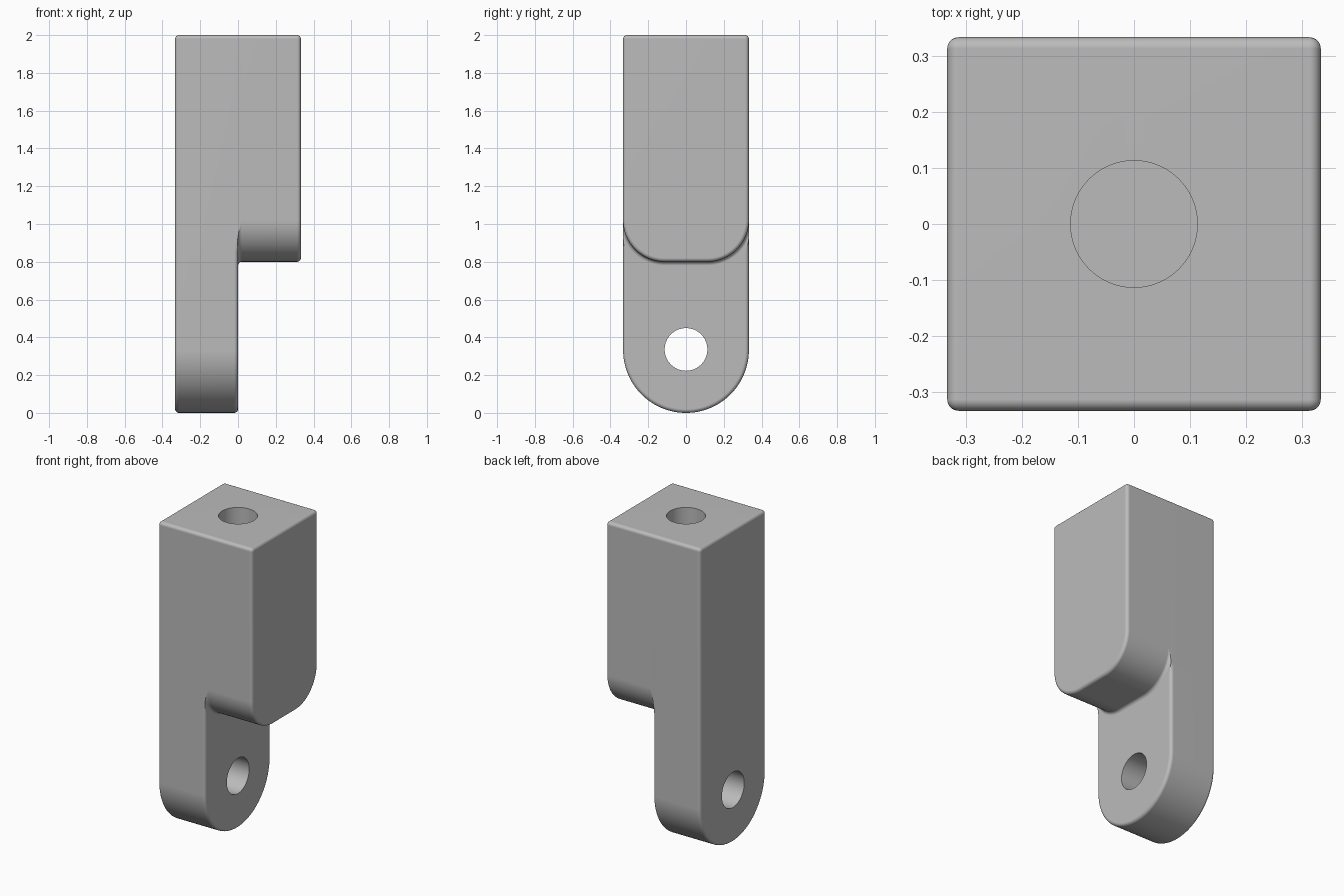
import bpy, bmesh
from math import sin, cos, pi, acos, sqrt
from mathutils import Matrix

cube = bpy.data.objects.get("Cube")
if cube:
    bpy.data.objects.remove(cube, do_unlink=True)

W, H, E = 0.333, 2.0, 0.02       # half width, height, edge radius
R, BLOCK_Z = 0.22, 0.80          # lower corner radius and underside of block
CY, CZ = W - R, BLOCK_Z + R      # corner centre of block
HOLE = 0.113
STEPS = 5
A_Z = CZ - sqrt((R + E) ** 2 - R ** 2)   # where the inner fillet meets the side
N = 64                           # points around the tongue end


def mirrored(half):
    return half + [(-y, z) for y, z in reversed(half)]


def upper(d):
    """Rounded top corners, from -y side to +y side."""
    r, c = max(E - d, 0), W - E
    arc = [(c + r * cos(t), H - E + r * sin(t)) for t in (i * pi / 2 / STEPS for i in range(STEPS + 1))]
    return list(reversed([(y, z) for y, z in mirrored(arc)]))


def tongue_lower(d, shoulder):
    """Half-round end; the shoulder inset may differ from the end inset."""
    half = [(W - shoulder, A_Z), (W - d, 0.85)]
    for i in range(N // 2):
        t = pi * i / (N - 1)
        half.append(((W - d) * cos(t), W - (W - d) * sin(t)))
    return mirrored(half)


def block_lower(d):
    """Two rounded lower corners; negative inset flares into the tongue."""
    r = R - d
    start = acos(R / r) if d < 0 else 0
    count = N // 2 + 2
    half = []
    for i in range(count):
        t = start + (pi / 2 - start) * i / (count - 1)
        half.append((CY + r * cos(t), CZ - r * sin(t)))
    return mirrored(half)


# Cross-sections along x: tongue from its outer face to the step, then block
turns = [i * pi / 2 / STEPS for i in range(STEPS + 1)]
tongue, block = [], []
for t in turns:
    d = E * (1 - sin(t))
    tongue.append((-W + E * (1 - cos(t)), tongue_lower(d, d) + upper(d)))
for t in turns:
    tongue.append((-E + E * sin(t), tongue_lower(E * (1 - cos(t)), 0) + upper(0)))
for t in turns:
    block.append((E * (1 - cos(t)), block_lower(-E * (1 - sin(t))) + upper(0)))
for t in turns:
    d = E * (1 - cos(t))
    block.append((W - E + E * sin(t), block_lower(d) + upper(d)))

bm = bmesh.new()


def loft(sections):
    rings = [[bm.verts.new((x, y, z)) for y, z in pts] for x, pts in sections]
    for a, b in zip(rings, rings[1:]):
        for i in range(len(a)):
            j = (i + 1) % len(a)
            bm.faces.new((a[i], a[j], b[j], b[i]))
    return rings


tr, br = loft(tongue), loft(block)
bm.faces.new(tr[0])
bm.faces.new(br[-1])
# Inner flat face of the tongue below the block
M = N + 4
bm.faces.new(tr[-1][:M] + br[0][1:M - 1][::-1])
bmesh.ops.remove_doubles(bm, verts=bm.verts, dist=0.00005)
bmesh.ops.dissolve_degenerate(bm, edges=bm.edges, dist=0.00005)
bmesh.ops.recalc_face_normals(bm, faces=bm.faces)
mesh = bpy.data.meshes.new("joint_body")
bm.to_mesh(mesh)
bm.free()
body = bpy.data.objects.new("joint_body", mesh)
bpy.context.collection.objects.link(body)

grey = bpy.data.materials.new("plain_grey")
grey.use_nodes = True
colour = (0.5, 0.5, 0.5, 1)
grey.diffuse_color = colour
grey.node_tree.nodes["Principled BSDF"].inputs["Base Color"].default_value = colour
mesh.materials.append(grey)


# Holes: cross hole through the tongue and blind hole in the top
def drill(name, location, rotation, depth):
    bpy.ops.mesh.primitive_cylinder_add(vertices=64, radius=HOLE, depth=depth,
                                        location=location, rotation=rotation)
    cutter = bpy.context.object
    cutter.name = name
    cutter.hide_render = True
    cutter.data.materials.append(grey)
    mod = body.modifiers.new(name, 'BOOLEAN')
    mod.operation, mod.solver, mod.object = 'DIFFERENCE', 'EXACT', cutter
    bpy.context.view_layer.objects.active = body
    bpy.ops.object.modifier_apply(modifier=name)
    bpy.data.objects.remove(cutter, do_unlink=True)


drill("cross_hole", (-W / 2, 0, 0.336), (0, pi / 2, 0), 1)
drill("top_hole", (0, 0, H), (0, 0, 0), 1.33)

# Smooth shading with flat large faces
bpy.ops.object.select_all(action='DESELECT')
body.select_set(True)
bpy.context.view_layer.objects.active = body
bpy.ops.object.shade_smooth_by_angle(angle=pi / 6)
flat = body.modifiers.new("flat_faces", 'WEIGHTED_NORMAL')
flat.keep_sharp = True
